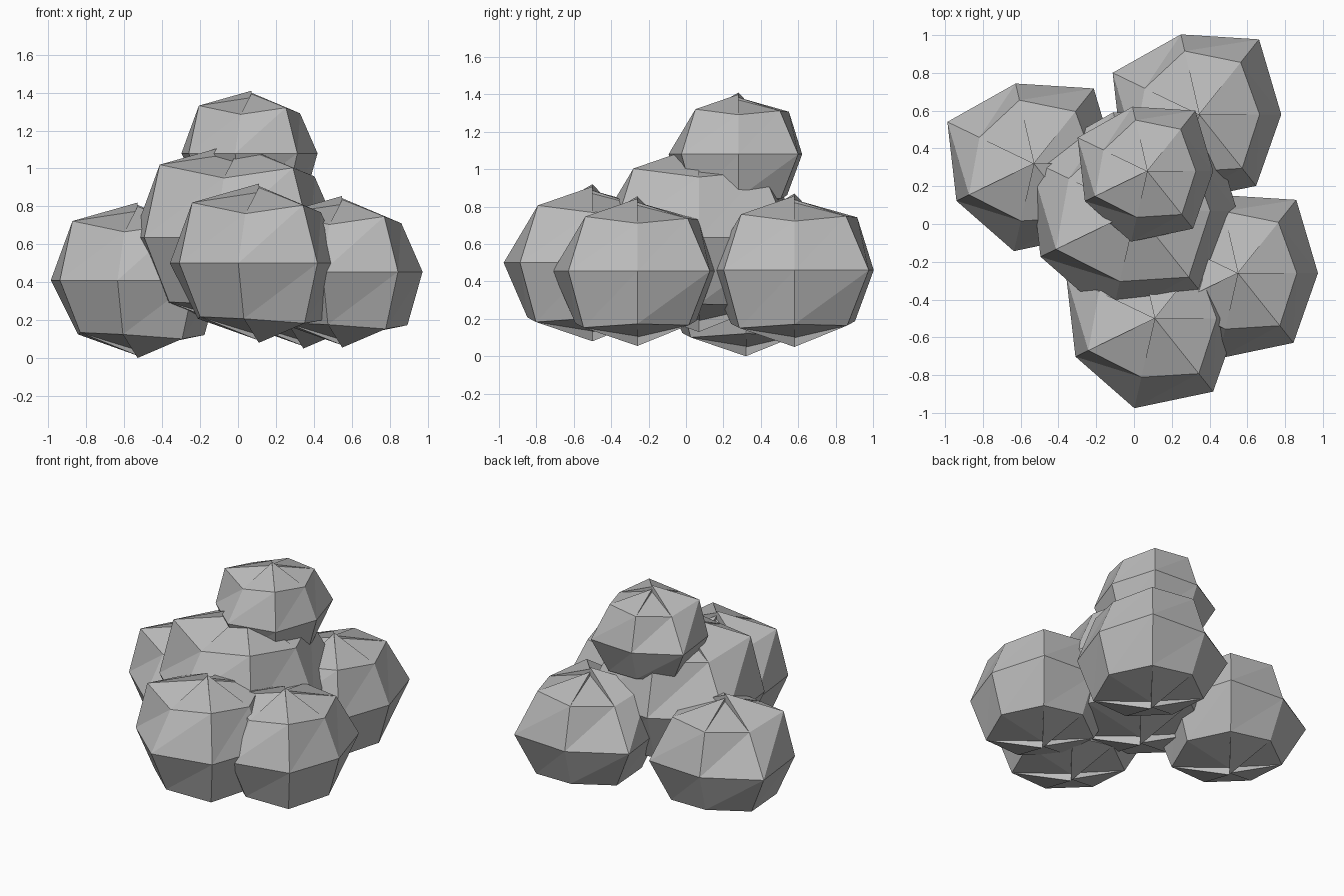
import bpy, math

if "Cube" in bpy.data.objects:
    bpy.data.objects.remove(bpy.data.objects["Cube"])

SIDES = 7
SQUASH = 0.82   # height of the lumps relative to their width

# Uneven radius of each ring, from bottom pole to top pole.
# Pole corners are left unwelded so their heights differ slightly.
RINGS = [
    (-90, [0.88, 1.00, 0.86, 0.97, 0.90, 1.00, 0.87]),
    (-45, [0.86, 0.88, 0.81, 0.85, 0.82, 0.85, 0.92]),
    (0,   [1.06, 1.24, 1.06, 1.24, 1.11, 1.16, 1.18]),
    (45,  [0.78, 0.86, 0.84, 0.78, 0.93, 0.76, 0.89]),
    (90,  [0.97, 0.88, 0.92, 0.86, 1.00, 0.89, 0.95]),
]

grey = bpy.data.materials.new("plain_grey")
grey.diffuse_color = (0.5, 0.5, 0.5, 1)
grey.use_nodes = True
grey.node_tree.nodes["Principled BSDF"].inputs["Base Color"].default_value = grey.diffuse_color


def lump(name, centre, size):
    """Faceted, uneven ball with seven sides."""
    verts, faces = [], []
    for lat, radii in RINGS:
        for i, r in enumerate(radii):
            a = 2 * math.pi * i / SIDES
            if abs(lat) == 90:
                x = y = 0
                z = math.copysign(r, lat)
            else:
                x, y = r * math.cos(a), r * math.sin(a)
                z = SQUASH * r * (lat / 45)
            verts.append((x * size, y * size, z * size))
    for j in range(len(RINGS) - 1):
        for i in range(SIDES):
            k = (i + 1) % SIDES
            a, b = j * SIDES, (j + 1) * SIDES
            faces += [(a + i, a + k, b + k), (a + i, b + k, b + i)]
    mesh = bpy.data.meshes.new(name)
    mesh.from_pydata(verts, [], faces)
    mesh.materials.append(grey)
    obj = bpy.data.objects.new(name, mesh)
    obj.location = centre
    bpy.context.collection.objects.link(obj)


# Pile of lumps: one core, four around the base, one on top
lump("core_lump", (0.01, 0.07, 0.635), 0.505)
lump("left_lump", (-0.53, 0.32, 0.41), 0.41)
lump("front_lump", (0.11, -0.50, 0.50), 0.42)
lump("right_lump", (0.55, -0.26, 0.455), 0.40)
lump("back_lump", (0.345, 0.58, 0.46), 0.41)
lump("top_lump", (0.07, 0.28, 1.08), 0.33)
